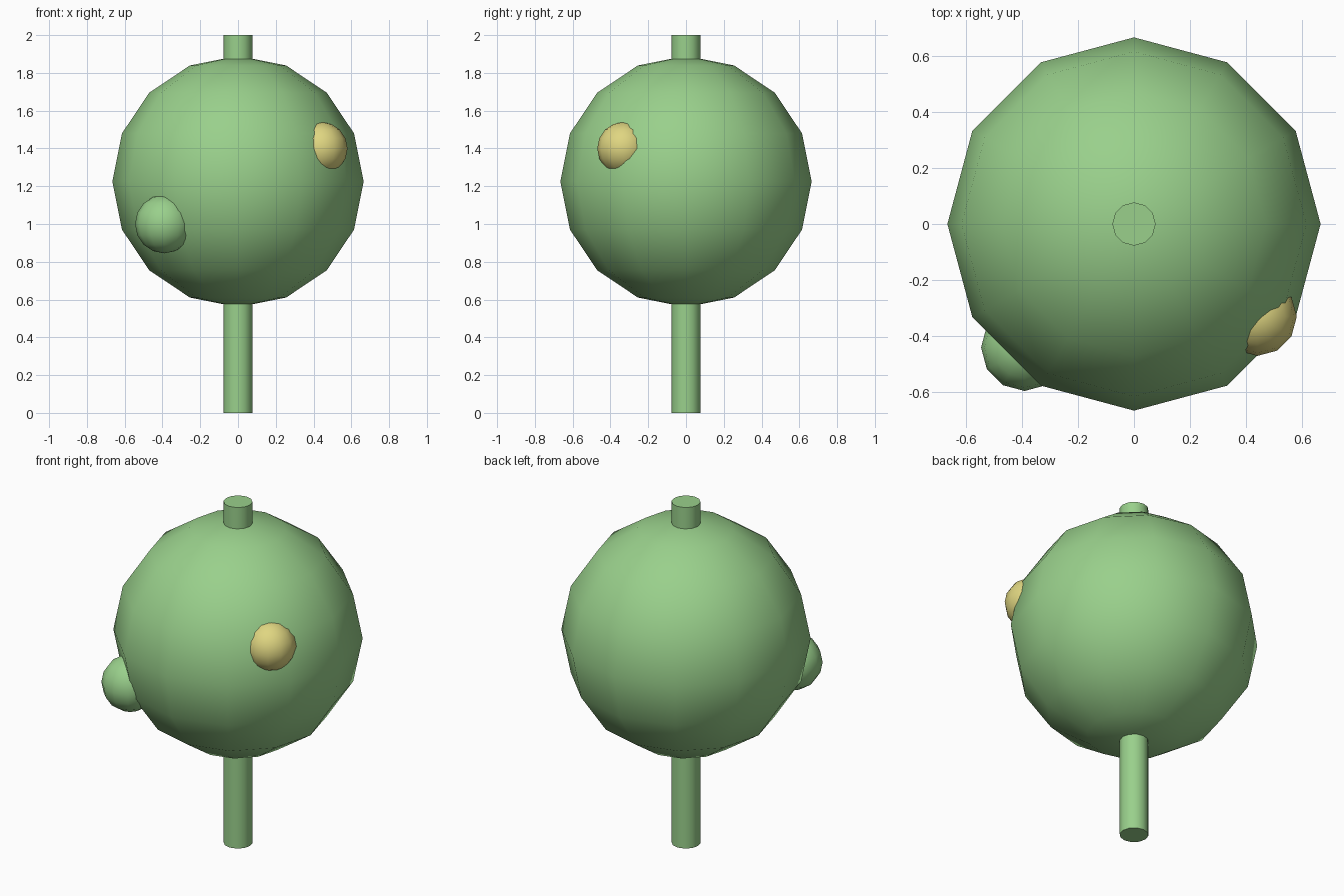
import bpy

if "Cube" in bpy.data.objects:
    bpy.data.objects.remove(bpy.data.objects["Cube"])

def material(name, rgb):
    m = bpy.data.materials.new(name)
    m.diffuse_color = (*rgb, 1)
    m.use_nodes = True
    m.node_tree.nodes["Principled BSDF"].inputs["Base Color"].default_value = m.diffuse_color
    return m

green = material("leaf green", (0.32, 0.63, 0.26))
yellow = material("fruit yellow", (0.74, 0.67, 0.22))

def finish(name, mat, angle):
    ob = bpy.context.object
    ob.name = name
    ob.data.materials.append(mat)
    bpy.ops.object.shade_smooth_by_angle(angle=angle)

def ball(name, radius, centre, mat):
    bpy.ops.mesh.primitive_uv_sphere_add(segments=12, ring_count=8,
                                         radius=radius, location=centre)
    finish(name, mat, 1.2)

# straight stem running through the whole model
bpy.ops.mesh.primitive_cylinder_add(vertices=12, radius=0.077, depth=2,
                                    location=(0, 0, 1))
finish("stem", green, 0.7)

# large round crown with two half-sunk bumps
ball("crown", 0.665, (0, 0, 1.225), green)
ball("green_bump", 0.155, (-0.39, -0.44, 1.0), green)
ball("yellow_bump", 0.14, (0.44, -0.33, 1.4), yellow)
